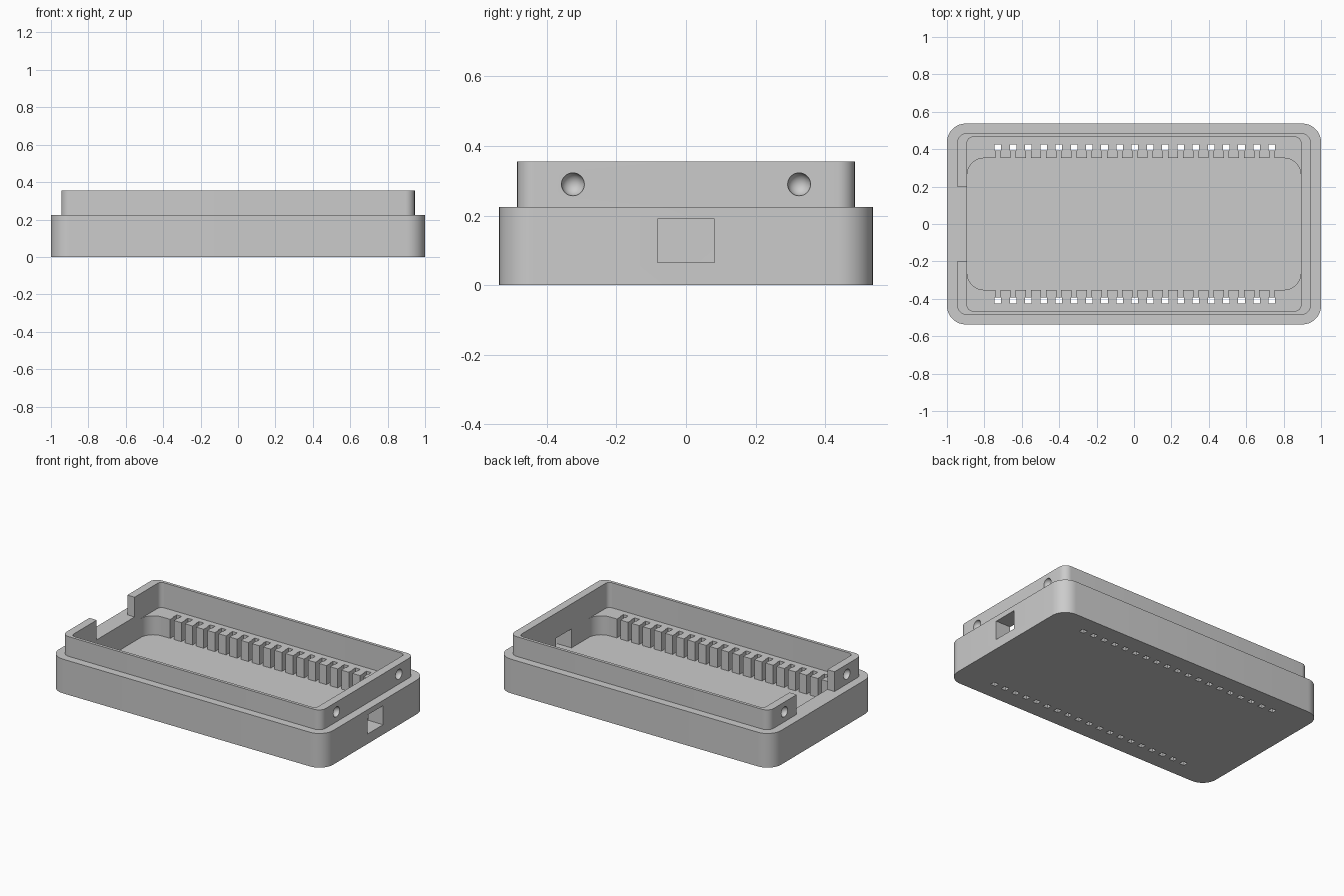
import bpy, bmesh, math
from mathutils import Matrix, Vector

if "Cube" in bpy.data.objects:
    bpy.data.objects.remove(bpy.data.objects["Cube"], do_unlink=True)

grey = bpy.data.materials.new("plain grey")
grey.use_nodes = True
grey.diffuse_color = (0.6, 0.6, 0.6, 1)
grey.node_tree.nodes["Principled BSDF"].inputs["Base Color"].default_value = (0.6, 0.6, 0.6, 1)

FLOOR, LEDGE, RIM, TOP = 0.065, 0.19, 0.225, 0.355


def finish(name, bm):
    mesh = bpy.data.meshes.new(name)
    bmesh.ops.recalc_face_normals(bm, faces=bm.faces)
    bm.to_mesh(mesh)
    bm.free()
    mesh.materials.append(grey)
    ob = bpy.data.objects.new(name, mesh)
    bpy.context.collection.objects.link(ob)
    return ob


def rounded_block(name, hx, hy, r, z0, z1, steps=10):
    """Upright block with rounded vertical corners."""
    bm = bmesh.new()
    ring = []
    for q, (sx, sy) in enumerate(((1, 1), (-1, 1), (-1, -1), (1, -1))):
        for i in range(steps + 1):
            a = (q + i / steps) * math.pi / 2
            ring.append(bm.verts.new((sx * (hx - r) + r * math.cos(a),
                                      sy * (hy - r) + r * math.sin(a), z0)))
    face = bm.faces.new(ring)
    new = bmesh.ops.extrude_face_region(bm, geom=[face])["geom"]
    bmesh.ops.translate(bm, vec=(0, 0, z1 - z0),
                        verts=[v for v in new if isinstance(v, bmesh.types.BMVert)])
    return finish(name, bm)


def boxes(name, spans):
    """One mesh of separate boxes, each given by its low and high corner."""
    bm = bmesh.new()
    for lo, hi in spans:
        lo, hi = Vector(lo), Vector(hi)
        place = Matrix.Translation((lo + hi) / 2) @ Matrix.Diagonal((*(hi - lo), 1))
        bmesh.ops.create_cube(bm, size=1, matrix=place)
    return finish(name, bm)


def combine(target, tool, operation="DIFFERENCE"):
    mod = target.modifiers.new(tool.name, "BOOLEAN")
    mod.operation, mod.solver, mod.object = operation, "EXACT", tool
    bpy.context.view_layer.objects.active = target
    bpy.ops.object.modifier_apply(modifier=mod.name)
    bpy.data.objects.remove(tool, do_unlink=True)


# Outer shell with the stepped lip
case = rounded_block("enclosure_base", 1, 0.537, 0.1, 0, RIM)
combine(case, rounded_block("lip", 0.945, 0.485, 0.05, 0.1, TOP), "UNION")

# Upper pocket down to the ledges, then the deeper board well
combine(case, rounded_block("upper_pocket", 0.892, 0.465, 0.03, LEDGE, 0.5))
combine(case, rounded_block("board_well", 0.892, 0.352, 0.09, FLOOR, 0.5))

# Pin rows: narrow slots into the well and square holes through the bottom
slots, holes = [], []
for i in range(19):
    x = 0.005 + (i - 9) * 0.0814
    for s in (-1, 1):
        y = sorted((s * 0.33, s * 0.405))
        slots.append(((x - 0.013, y[0], FLOOR), (x + 0.013, y[1], 0.25)))
        y = sorted((s * 0.394, s * 0.426))
        holes.append(((x - 0.0175, y[0], -0.1), (x + 0.0175, y[1], 0.25)))
combine(case, boxes("pin_slots", slots))
combine(case, boxes("pin_holes", holes))

# Cable window at one end, lip gap at the other
combine(case, boxes("cable_window", [((0.8, -0.082, FLOOR), (1.1, 0.082, LEDGE))]))
combine(case, boxes("lip_gap", [((-0.97, -0.197, RIM), (-0.85, 0.197, 0.5))]))

# Round snap dimples on both lip ends
bm = bmesh.new()
for x in (-0.945, 0.945):
    for y in (-0.325, 0.325):
        bmesh.ops.create_uvsphere(bm, u_segments=24, v_segments=16, radius=0.033,
                                  matrix=Matrix.Translation((x, y, 0.29)))
combine(case, finish("snap_dimples", bm))

bpy.ops.object.select_all(action="DESELECT")
case.select_set(True)
bpy.context.view_layer.objects.active = case
bpy.ops.object.shade_smooth_by_angle(angle=math.radians(30))
